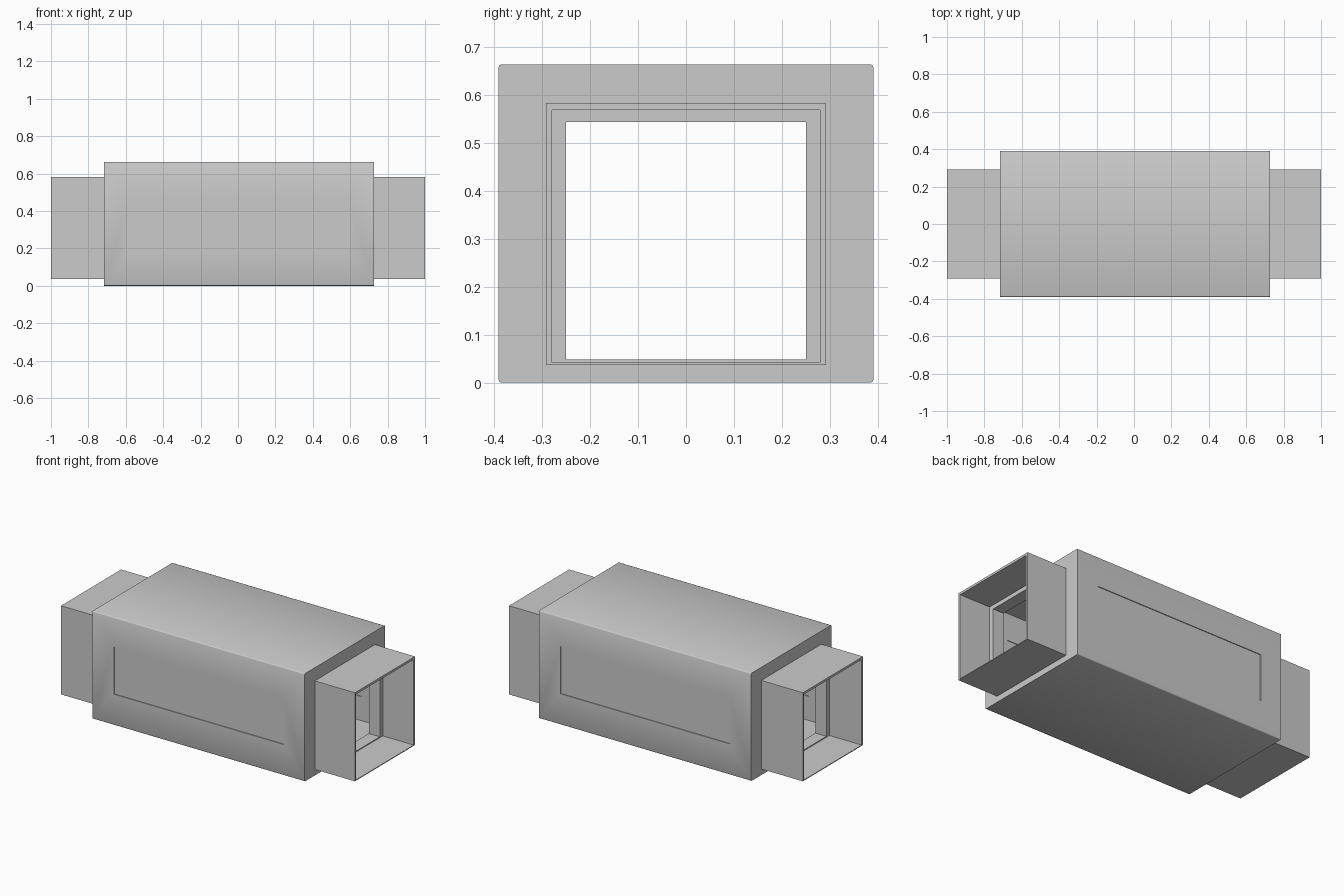
import bpy, bmesh
from mathutils import Matrix

if "Cube" in bpy.data.objects:
    bpy.data.objects.remove(bpy.data.objects["Cube"])

CX = 0.005          # middle of the main hull along x
X0, X1 = -0.717, 0.727


def finish(bm, name):
    bmesh.ops.recalc_face_normals(bm, faces=bm.faces[:])
    me = bpy.data.meshes.new(name)
    bm.to_mesh(me)
    bm.free()
    ob = bpy.data.objects.new(name, me)
    bpy.context.collection.objects.link(ob)
    return ob


def box(name, x, y, z, bevel=0.0):
    """Box from (min, max) ranges; bevel rounds the edges along x."""
    bm = bmesh.new()
    size = [b - a for a, b in (x, y, z)]
    mid = [(a + b) / 2 for a, b in (x, y, z)]
    bmesh.ops.create_cube(bm, size=1, matrix=Matrix.Translation(mid) @ Matrix.Diagonal((*size, 1)))
    if bevel:
        long = [e for e in bm.edges if abs(e.verts[0].co.x - e.verts[1].co.x) > 0.1]
        bmesh.ops.bevel(bm, geom=long, offset=bevel, segments=2, profile=0.5, affect='EDGES')
    return finish(bm, name)


def sleeve(name, x, outer, inner):
    """Rectangular tube along x; outer and inner are (half width, z min, z max)."""
    bm = bmesh.new()
    rings = []
    for px in x:
        for w, a, b in (outer, inner):
            rings.append([bm.verts.new((px, s, z)) for s, z in ((-w, a), (w, a), (w, b), (-w, b))])
    for r, s in ((0, 1), (2, 3), (0, 2), (1, 3)):
        for i in range(4):
            j = (i + 1) % 4
            bm.faces.new((rings[r][i], rings[r][j], rings[s][j], rings[s][i]))
    return finish(bm, name)


def cut(target, cutter):
    mod = target.modifiers.new("cut", 'BOOLEAN')
    mod.operation = 'DIFFERENCE'
    mod.solver = 'EXACT'
    mod.object = cutter
    bpy.context.view_layer.objects.active = target
    bpy.ops.object.modifier_apply(modifier=mod.name)
    bpy.data.objects.remove(cutter)


# main hull: hollow room, end passages and side window holes
hull = box("hull", (X0, X1), (-0.39, 0.39), (0, 0.663), bevel=0.006)
cut(hull, box("room_cutter", (X0 + 0.012, X1 - 0.012), (-0.376, 0.376), (0.042, 0.648)))
cut(hull, box("passage_cutter", (-1.1, 1.1), (-0.25, 0.25), (0.048, 0.543)))
cut(hull, box("window_cutter", (-0.572, 0.582), (-0.5, 0.5), (0.19, 0.48)))

# window panels set slightly into both sides
for side, name in ((-1, "front_window"), (1, "back_window")):
    y = sorted((side * 0.380, side * 0.385))
    box(name, (-0.572, 0.582), y, (0.19, 0.48))

# connecting sleeves and door frames at both ends
for name, tip, wall, frame in (("right", 1.0, X1, 0.79), ("left", -1.0, X0, -0.78)):
    sleeve(name + "_sleeve", sorted((tip, wall)), (0.292, 0.037, 0.582), (0.279, 0.042, 0.568))
    sleeve(name + "_door_frame", sorted((frame, wall)), (0.280, 0.041, 0.569), (0.25, 0.048, 0.543))

# smooth only the rounded hull edges
bpy.ops.object.select_all(action='DESELECT')
hull.select_set(True)
bpy.context.view_layer.objects.active = hull
bpy.ops.object.shade_smooth_by_angle(angle=0.87)
